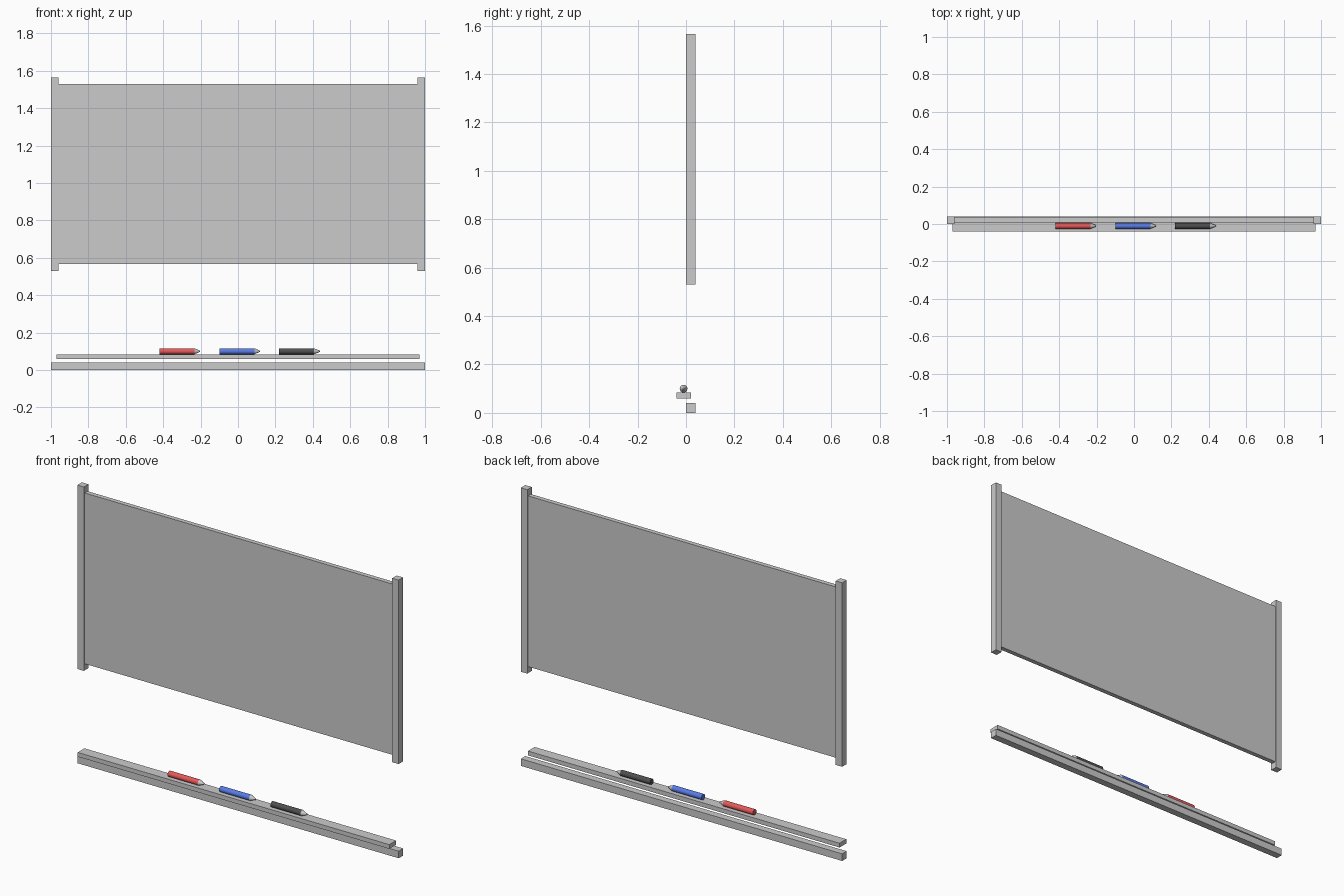
import bpy, bmesh
from math import radians
from mathutils import Matrix

if "Cube" in bpy.data.objects:
    bpy.data.objects.remove(bpy.data.objects["Cube"])


def box(name, x, y, z):
    """Box from (min, max) ranges on each axis."""
    bm = bmesh.new()
    size = [b - a for a, b in (x, y, z)]
    mid = [(a + b) / 2 for a, b in (x, y, z)]
    bmesh.ops.create_cube(bm, size=1, matrix=Matrix.Translation(mid) @ Matrix.Diagonal((*size, 1)))
    return finish(name, bm)


def rod(name, x0, x1, r0, r1, y, z, mat=None):
    """Round or tapered rod along x."""
    bm = bmesh.new()
    place = Matrix.Translation(((x0 + x1) / 2, y, z)) @ Matrix.Rotation(radians(90), 4, 'Y')
    bmesh.ops.create_cone(bm, cap_ends=True, segments=16, radius1=r0, radius2=r1,
                          depth=x1 - x0, matrix=place)
    obj = finish(name, bm, mat)
    bpy.ops.object.select_all(action='DESELECT')
    obj.select_set(True)
    bpy.context.view_layer.objects.active = obj
    bpy.ops.object.shade_smooth_by_angle(angle=radians(35))
    return obj


def finish(name, bm, mat=None):
    mesh = bpy.data.meshes.new(name)
    bm.to_mesh(mesh)
    bm.free()
    obj = bpy.data.objects.new(name, mesh)
    bpy.context.collection.objects.link(obj)
    if mat:
        mesh.materials.append(mat)
    return obj


def material(name, color):
    mat = bpy.data.materials.new(name)
    mat.diffuse_color = (*color, 1)
    mat.use_nodes = True
    mat.node_tree.nodes["Principled BSDF"].inputs["Base Color"].default_value = mat.diffuse_color
    return mat


# Writing panel held between two side posts
box("board_panel", (-0.96, 0.96), (0.008, 0.034), (0.567, 1.528))
for side, s in (("left", -1), ("right", 1)):
    box(side + "_post", sorted((s * 0.96, s)), (0.0, 0.04), (0.53, 1.565))

# Bottom rail and marker tray
box("bottom_rail", (-1, 1), (0.0, 0.04), (0, 0.04))
box("marker_tray", (-0.97, 0.97), (-0.04, 0.02), (0.06, 0.084))

# Three markers with tapered grey tips
colors = {"red": (0.8, 0.1, 0.1), "blue": (0.1, 0.2, 0.8), "black": (0.08, 0.08, 0.08)}
for i, (label, color) in enumerate(colors.items()):
    x = -0.42 + 0.32 * i
    rod(label + "_marker_body", x, x + 0.187, 0.016, 0.016, -0.01, 0.1,
        material(label + "_ink", color))
    rod(label + "_marker_tip", x + 0.187, x + 0.218, 0.016, 0.003, -0.01, 0.1)
